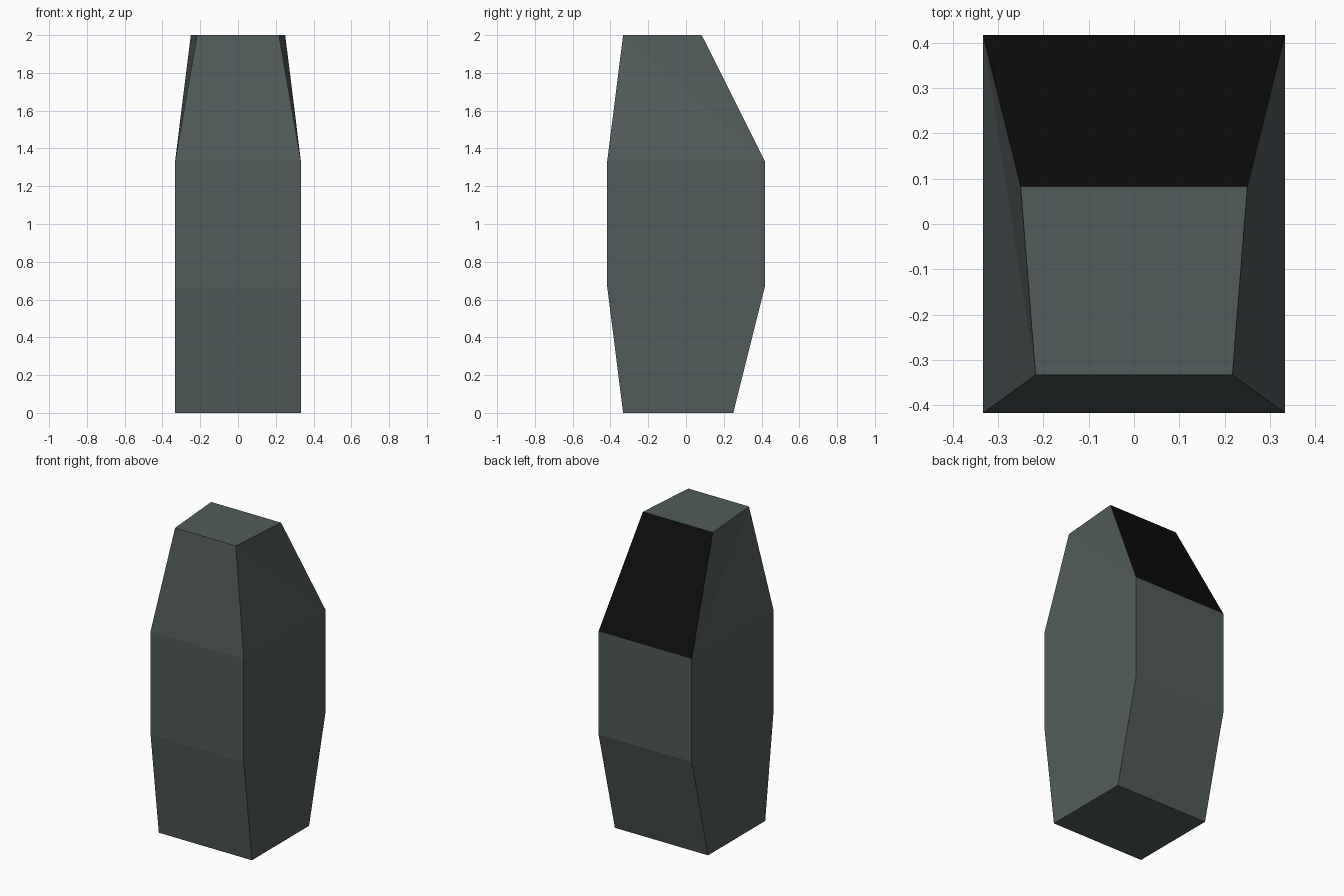
import bpy, bmesh

if "Cube" in bpy.data.objects:
    bpy.data.objects.remove(bpy.data.objects["Cube"])


def material(name, color):
    m = bpy.data.materials.new(name)
    m.diffuse_color = (*color, 1)
    m.use_nodes = True
    m.node_tree.nodes["Principled BSDF"].inputs["Base Color"].default_value = m.diffuse_color
    return m


# Cross-sections: height, front y, front half width, back y, back half width
sections = [
    (0.0, -0.333, 0.333, 0.25, 0.333),
    (0.667, -0.417, 0.333, 0.417, 0.333),
    (1.333, -0.417, 0.333, 0.417, 0.333),
    (2.0, -0.333, 0.217, 0.083, 0.25),
]

bm = bmesh.new()
rings = []
for z, fy, fw, by, bw in sections:
    rings.append([bm.verts.new(p) for p in
                  ((-fw, fy, z), (fw, fy, z), (bw, by, z), (-bw, by, z))])

# End caps
bm.faces.new(rings[0][::-1])
bm.faces.new(rings[-1])

# Walls: front and back are flat quads, sides are folded along
# the diagonal from the lower back corner to the upper front corner
for low, up in zip(rings, rings[1:]):
    bm.faces.new((low[0], low[1], up[1], up[0]))
    back = bm.faces.new((low[2], low[3], up[3], up[2]))
    for f, b in ((0, 3), (1, 2)):
        bm.faces.new((low[f], low[b], up[f]))
        bm.faces.new((low[b], up[b], up[f]))
back.material_index = 1  # dark sloped panel at the upper back

bmesh.ops.recalc_face_normals(bm, faces=bm.faces)
mesh = bpy.data.meshes.new("faceted_body")
bm.to_mesh(mesh)
bm.free()

mesh.materials.append(material("slate", (0.085, 0.105, 0.105)))
mesh.materials.append(material("black_panel", (0.004, 0.004, 0.004)))
body = bpy.data.objects.new("faceted_body", mesh)
bpy.context.collection.objects.link(body)
